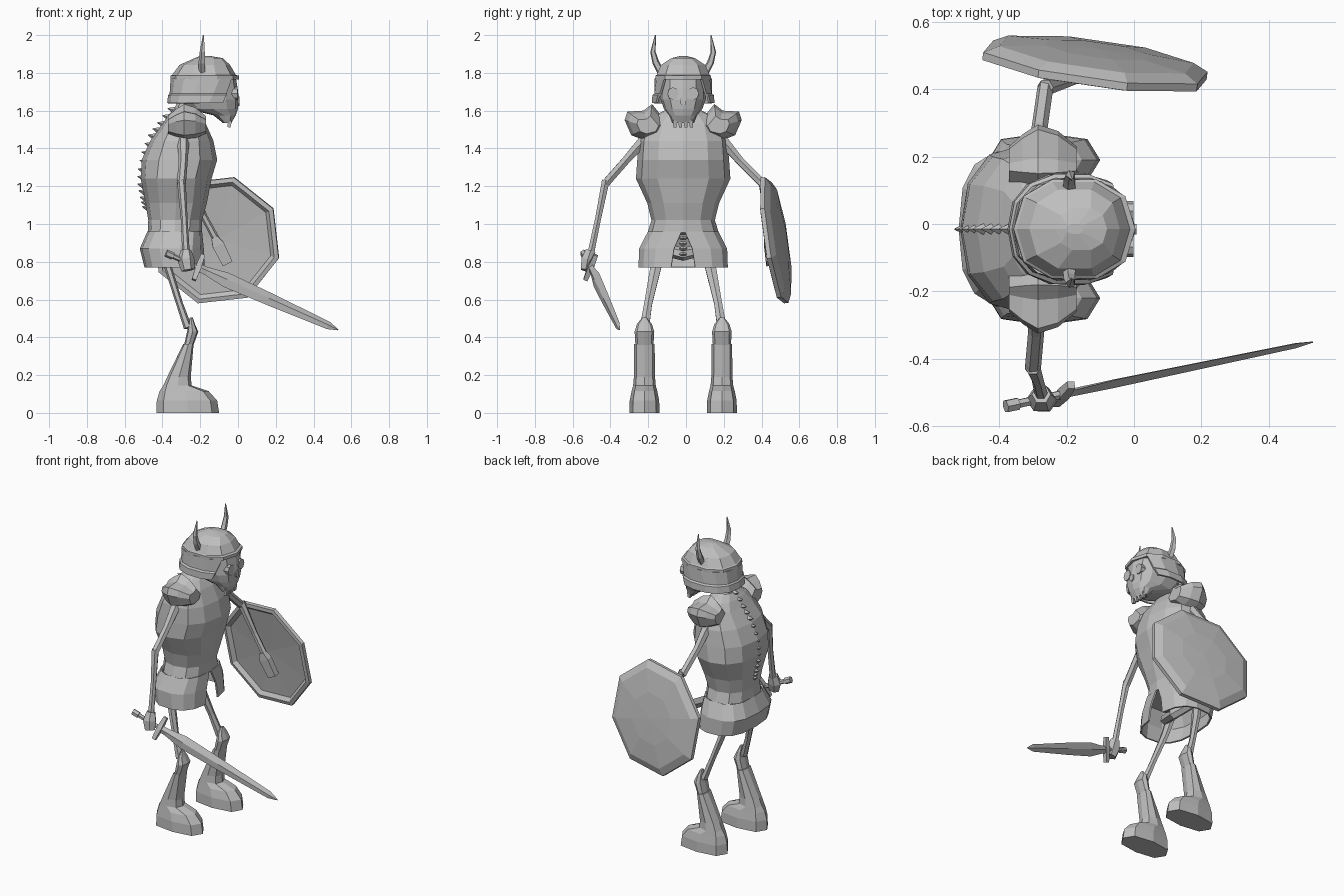
import bpy, bmesh, math
from mathutils import Vector as V

Y0 = -0.015  # mirror plane of the figure
grey = bpy.data.materials.new("stone grey")
grey.diffuse_color = (0.52, 0.52, 0.52, 1)


def from_rings(name, rings, closed=True, cap=True, thick=0):
    """Skin a list of point rings into one flat-shaded object."""
    bm = bmesh.new()
    vs = [[bm.verts.new(p) for p in r] for r in rings]
    n = len(rings[0])
    for a, b in zip(vs, vs[1:]):
        for i in range(n if closed else n - 1):
            j = (i + 1) % n
            bm.faces.new((a[i], a[j], b[j], b[i]))
    if cap and closed:
        bm.faces.new(vs[0])
        bm.faces.new(vs[-1])
    bmesh.ops.recalc_face_normals(bm, faces=bm.faces)
    me = bpy.data.meshes.new(name)
    bm.to_mesh(me)
    bm.free()
    me.materials.append(grey)
    ob = bpy.data.objects.new(name, me)
    bpy.context.collection.objects.link(ob)
    if thick:
        m = ob.modifiers.new("thickness", "SOLIDIFY")
        m.thickness = thick
    return ob


def loft(name, rows, n=12, yc=Y0, e=0.8, cap=True, thick=0):
    """Rows of (xmin, xmax, half_y, z[, front opening angle])."""
    rings, is_open = [], len(rows[0]) > 4
    for row in rows:
        x0, x1, ry, z = row[:4]
        a0 = math.radians(row[4]) if is_open else 0
        ring = []
        for i in range(n):
            a = a0 + (2 * math.pi - 2 * a0) * i / (n - 1 if is_open else n)
            c, s = math.cos(a), math.sin(a)
            ring.append(V(((x0 + x1) / 2 + (x1 - x0) / 2 * math.copysign(abs(c) ** e, c),
                           yc + ry * math.copysign(abs(s) ** e, s), z)))
        rings.append(ring)
    return from_rings(name, rings, not is_open, cap, thick)


def limb(name, pts, radii, n=6, phase=0.0):
    """Tube through points; a radius may be (across, deep)."""
    pts = [V(p) for p in pts]
    rings = []
    for i, p in enumerate(pts):
        d = (pts[min(i + 1, len(pts) - 1)] - pts[max(i - 1, 0)]).normalized()
        u = d.cross(V((0, 1, 0)) if abs(d.y) < 0.9 else V((1, 0, 0))).normalized()
        v = d.cross(u)
        r = radii[i]
        ru, rv = r if isinstance(r, tuple) else (r, r)
        rings.append([p + u * ru * math.cos(phase + 2 * math.pi * k / n)
                      + v * rv * math.sin(phase + 2 * math.pi * k / n) for k in range(n)])
    return from_rings(name, rings)


SQ = math.pi / 4  # phase that makes 4-sided tubes square

# Breastplate with a keel down the front
plate = loft("breastplate", [(-.478, -.19, .188, .955), (-.475, -.19, .168, 1.02), (-.49, -.165, .19, 1.11),
                             (-.515, -.14, .25, 1.24), (-.51, -.11, .243, 1.34), (-.465, -.13, .235, 1.44),
                             (-.40, -.17, .205, 1.53), (-.37, -.20, .15, 1.575), (-.34, -.22, .08, 1.61)],
             12, e=.88)

# Open skirt split at the front
loft("skirt", [(-.495, -.175, .238, .77, 10), (-.52, -.18, .235, .87, 7), (-.48, -.19, .19, .96, 1)],
     15, e=.75, thick=.01)

# Spine, pelvis and neck bones
for k in range(5):
    z = .83 + k * .028
    limb("vertebra", [(-.26, Y0, z), (-.26, Y0, z + .011), (-.26, Y0, z + .022)], [.014, .026, .014])
limb("pelvis", [(-.36, Y0 - .13, .87), (-.32, Y0, .84), (-.36, Y0 + .13, .87)], [.03, .035, .03])
limb("neck", [(-.30, Y0, 1.55), (-.25, Y0, 1.68)], [.06, .05], 8)

# Row of spikes down the back
path = [(-.35, 1.60), (-.405, 1.525), (-.455, 1.46), (-.488, 1.37), (-.508, 1.28),
        (-.51, 1.20), (-.497, 1.13), (-.485, 1.08)]
for i in range(15):
    t = i / 14 * (len(path) - 1)
    k = min(int(t), len(path) - 2)
    x, z = [path[k][c] + (path[k + 1][c] - path[k][c]) * (t - k) for c in (0, 1)]
    limb("back_spike", [(x + .02, Y0, z), (x - .022, Y0, z + .012)], [.022, .002], 4)

# Helmet dome with brow edge, cheek guards with raised rim
loft("helmet_dome", [(-.358, .004, .153, 1.765), (-.357, .004, .153, 1.785), (-.348, -.012, .146, 1.79),
                     (-.31, -.042, .122, 1.842), (-.23, -.08, .065, 1.878), (-.20, -.15, .015, 1.89)],
     10, e=.85)
loft("helmet_guard", [(-.357, .0, .152, 1.77, 38), (-.362, -.005, .155, 1.69, 50),
                      (-.37, -.002, .166, 1.682, 51), (-.375, -.005, .168, 1.64, 57)],
     11, e=.85, thick=.012)

# Skull with jaw
loft("skull", [(-.08, -.035, .058, 1.535), (-.13, -.012, .074, 1.575), (-.27, .0, .102, 1.61),
               (-.32, .005, .12, 1.66), (-.32, -.002, .12, 1.72), (-.30, -.012, .12, 1.78)], 12, e=.8)
limb("nose_hole", [(-.03, Y0, 1.65), (.008, Y0, 1.65)], [(.026, .018)] * 2, 6)
for k in (-1.5, -.5, .5, 1.5):
    y = Y0 + k * .029
    limb("tooth", [(-.042, y, 1.55), (-.048, y, 1.512)], [.014, .012], 4, SQ)

for s in (-1, 1):
    def m(x, off, z):
        return (x, Y0 + s * off, z)

    # Eyes and horns
    limb("eye_socket", [m(-.04, .053, 1.69), m(-.002, .053, 1.69)], [(.034, .03)] * 2, 8)
    limb("horn", [m(-.19, .115, 1.80), m(-.19, .145, 1.855), m(-.188, .16, 1.91), m(-.183, .147, 2.0)],
         [.021, .019, .015, .003], 5)

    # Flared shoulder pad
    prof = [(.08, 1.53), (.165, 1.635), (.21, 1.60), (.295, 1.595), (.31, 1.55),
            (.275, 1.47), (.21, 1.445), (.11, 1.47)]
    from_rings("shoulder_pad", [[m(x, .18 + (o - .18) * k, 1.51 + (z - 1.51) * k) for o, z in prof]
                                for x, k in ((-.37, .5), (-.33, .78), (-.285, 1), (-.225, .85), (-.17, .5))])

    # Thigh bone and boot with knee guard
    limb("thigh", [m(-.40, .12, .90), m(-.37, .145, .77), m(-.31, .185, .58), m(-.265, .205, .45)],
         [(.024, .036), (.02, .033), (.018, .024), (.022, .028)], 6)
    loft("boot", [(-.432, -.10, .08, 0), (-.43, -.11, .078, .065), (-.415, -.155, .068, .115),
                  (-.395, -.245, .06, .145), (-.375, -.25, .056, .19), (-.29, -.235, .054, .365)],
         8, Y0 + s * .205, .75)
    loft("knee_guard", [(-.285, -.235, .048, .36), (-.27, -.21, .052, .43), (-.262, -.228, .04, .47),
                        (-.255, -.24, .012, .505)], 8, Y0 + s * .205, .8)

# Right arm and sword hand
limb("right_upper_arm", [(-.29, -.20, 1.47), (-.29, -.32, 1.335), (-.30, -.43, 1.21)], [.034, .024, .024])
limb("right_forearm", [(-.30, -.425, 1.23), (-.285, -.465, 1.03), (-.275, -.505, .84)], [.023, .018, .02])
limb("right_hand", [(-.275, -.505, .86), (-.275, -.52, .81), (-.265, -.53, .755)],
     [(.028, .03), (.045, .04), (.035, .03)], 6)

# Sword, blade slightly twisted
guard, tip = V((-.21, -.505, .77)), V((.53, -.35, .44))
d = (tip - guard).normalized()
w = d.cross(V((0, 1, 0))).normalized()
w = w if w.z > 0 else -w
side = d.cross(w)
side = side if side.y > 0 else -side
wide, thin = (w + side * .35).normalized(), (side - w * .35).normalized()
from_rings("sword_blade", [[guard + (tip - guard) * t + o for o in (wide * a, thin * b, -wide * a, -thin * b)]
                           for t, a, b in ((0, .022, .012), (.06, .024, .012), (.2, .042, .013),
                                           (.5, .036, .011), (.93, .022, .008), (1, .003, .002))])
limb("sword_handle", [guard - d * .19, guard - d * .15, guard - d * .148, guard],
     [.02, .02, .014, .014], 6)
g = w + side * .4
limb("sword_guard", [guard - g * .07, guard, guard + g * .07], [.016, .022, .016], 4, SQ)

# Left arm
limb("left_upper_arm", [(-.29, .17, 1.47), (-.28, .285, 1.335), (-.262, .41, 1.21)], [.034, .024, .024])
limb("left_forearm", [(-.262, .405, 1.23), (-.18, .43, 1.04), (-.10, .44, .89)], [.025, .018, .02])
limb("left_hand", [(-.125, .43, .93), (-.105, .435, .89), (-.055, .445, .79)],
     [(.025, .022), (.045, .03), (.04, .028)], 4, SQ)

# Shield: eight-sided, domed outside, recessed inside
c, nrm = V((-.115, .475, .915)), V((.13, 1, .15)).normalized()
shield = []
for r, h in ((.01, .012), (.30, 0), (.322, -.022), (.346, -.018), (.346, .005), (.30, .028),
             (.16, .042), (.01, .046)):
    ring = []
    for k in range(8):
        a = math.radians(29 + 45 * k)
        dx, dz = r * math.cos(a), r * math.sin(a)
        ring.append(c + V((dx, -.13 * dx - .15 * dz, dz)) + nrm * h)
    shield.append(ring)
from_rings("shield", shield)
